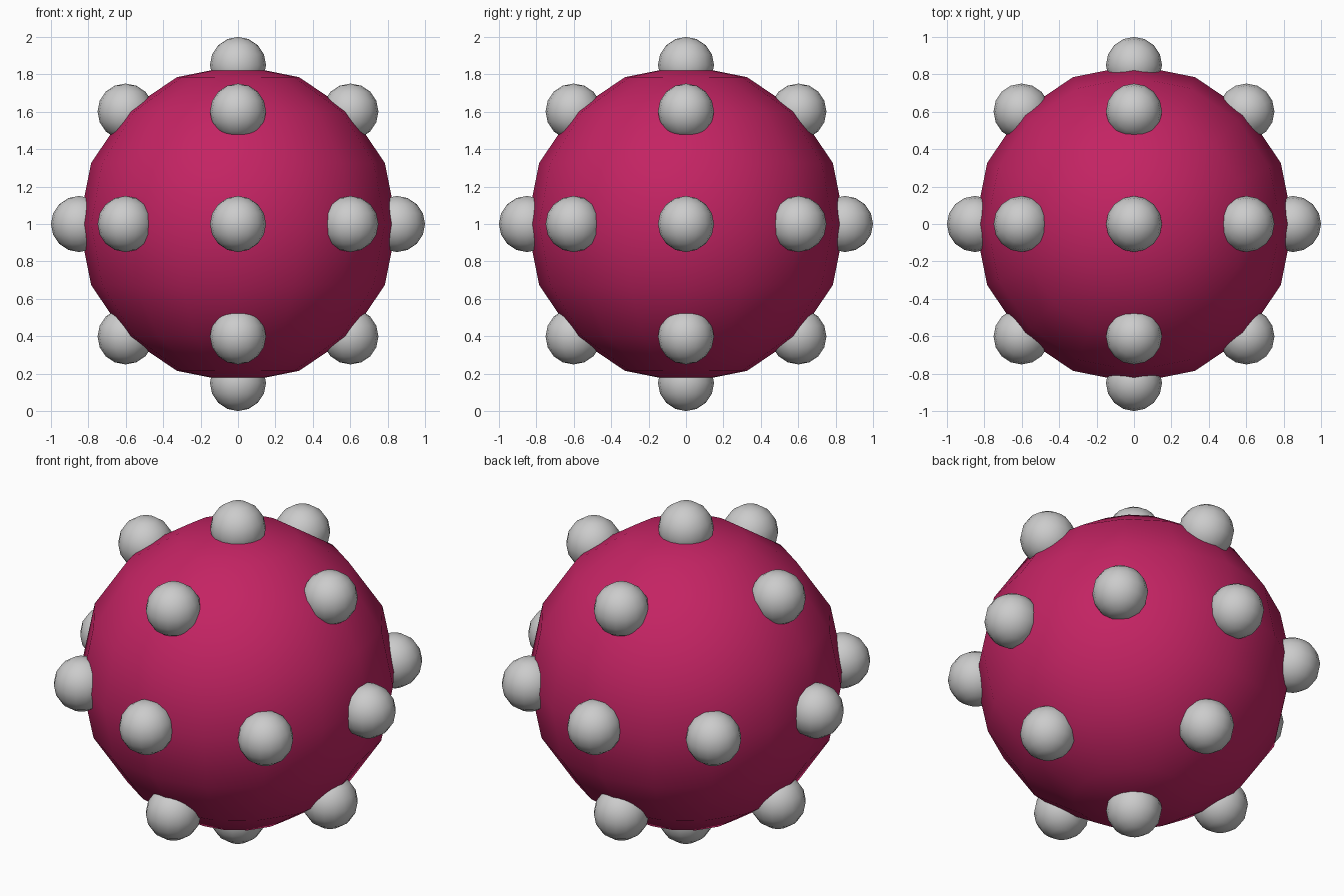
import bpy, math
from itertools import product

if "Cube" in bpy.data.objects:
    bpy.data.objects.remove(bpy.data.objects["Cube"])


def material(name, rgb):
    m = bpy.data.materials.new(name)
    m.diffuse_color = (*rgb, 1)
    m.use_nodes = True
    m.node_tree.nodes["Principled BSDF"].inputs["Base Color"].default_value = m.diffuse_color
    return m


pink = material("magenta", (0.55, 0.017, 0.125))
grey = material("light grey", (0.6, 0.6, 0.6))
R, BUMP = 0.85, 0.15


def ball(name, radius, loc, mat, seg, rings):
    bpy.ops.mesh.primitive_uv_sphere_add(segments=seg, ring_count=rings, radius=radius, location=loc)
    o = bpy.context.object
    o.name = name
    o.data.materials.append(mat)
    bpy.ops.object.shade_smooth()
    return o


# main body
ball("body_ball", R, (0, 0, 1), pink, 16, 8)

# studs on the six axes and the twelve diagonals between them
for d in product((-1, 0, 1), repeat=3):
    n = sum(abs(c) for c in d)
    if n in (1, 2):
        k = R / math.sqrt(n)
        ball("stud", BUMP, (d[0] * k, d[1] * k, 1 + d[2] * k), grey, 16, 8)
